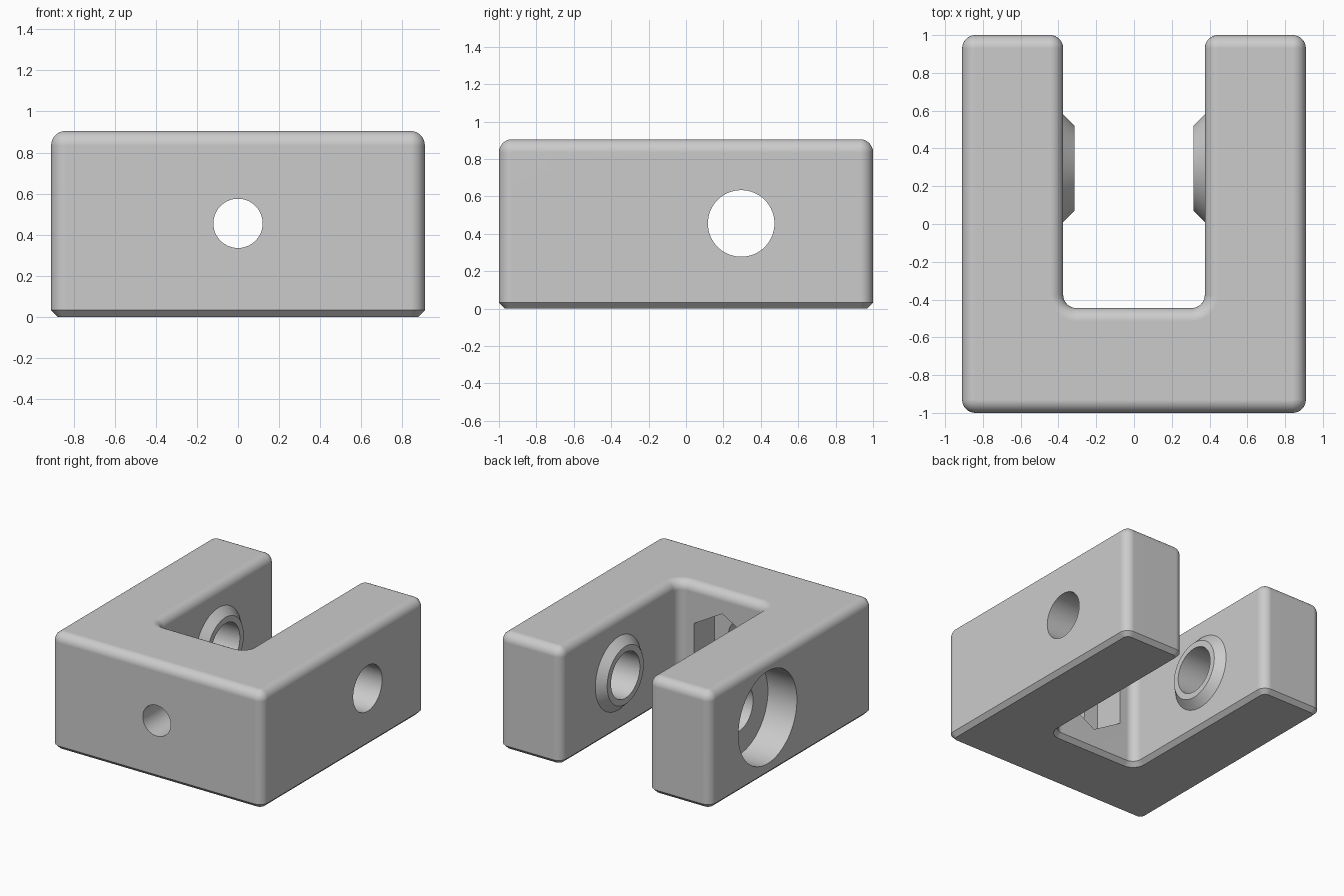
import bpy, bmesh
from math import cos, sin, pi, radians
from mathutils import Matrix, Vector

cube = bpy.data.objects.get("Cube")
if cube:
    bpy.data.objects.remove(cube, do_unlink=True)

HALF_W, HALF_L, HEIGHT = 0.91, 1.0, 0.905
SLOT_X, SLOT_Y = 0.375, -0.445
FILLET, CHAMFER, STEPS = 0.07, 0.032, 8
MID_Z, BORE_Y = 0.455, 0.295

grey = bpy.data.materials.new("plain_grey")
grey.use_nodes = True
grey.diffuse_color = (0.6, 0.6, 0.6, 1)
grey.node_tree.nodes["Principled BSDF"].inputs["Base Color"].default_value = (0.6, 0.6, 0.6, 1)


def make_object(name, bm):
    bmesh.ops.recalc_face_normals(bm, faces=bm.faces)
    mesh = bpy.data.meshes.new(name)
    bm.to_mesh(mesh)
    bm.free()
    mesh.materials.append(grey)
    obj = bpy.data.objects.new(name, mesh)
    bpy.context.collection.objects.link(obj)
    return obj


def u_outline(inset):
    """U-shaped outline with rounded corners, moved inward by inset."""
    # Right half: corner x, y, start angle, turn (1 convex, -1 concave)
    corners = [(HALF_W, -HALF_L, -90, 1), (HALF_W, HALF_L, 0, 1),
               (SLOT_X, HALF_L, 90, 1), (SLOT_X, SLOT_Y, 0, -1)]
    half = []
    for x, y, start, turn in corners:
        radius = FILLET - turn * inset
        middle = radians(start + turn * 45)
        cx = x - turn * FILLET * (1 if cos(middle) > 0 else -1)
        cy = y - turn * FILLET * (1 if sin(middle) > 0 else -1)
        if turn < 0:
            cx, cy = SLOT_X - FILLET, SLOT_Y + FILLET
        for i in range(STEPS + 1):
            a = radians(start + turn * 90 * i / STEPS)
            half.append((cx + radius * cos(a), cy + radius * sin(a)))
    return half + [(-x, y) for x, y in reversed(half)]


def cylinder(name, axis, start, end, r1, r2=None, sides=64, spin=0):
    """Round or many-sided solid between two points."""
    start, end = Vector(start), Vector(end)
    bm = bmesh.new()
    turn = Matrix.Rotation(pi / 2, 4, 'Y') if axis == 'X' else Matrix.Rotation(-pi / 2, 4, 'X')
    bmesh.ops.create_cone(bm, cap_ends=True, segments=sides, radius1=r1,
                          radius2=r1 if r2 is None else r2, depth=(end - start).length,
                          matrix=Matrix.Translation((start + end) / 2) @ turn
                          @ Matrix.Rotation(spin, 4, 'Z'))
    return make_object(name, bm)


def combine(target, tool, operation):
    mod = target.modifiers.new(tool.name, 'BOOLEAN')
    mod.operation, mod.object, mod.solver = operation, tool, 'EXACT'
    bpy.context.view_layer.objects.active = target
    bpy.ops.object.modifier_apply(modifier=mod.name)
    bpy.data.objects.remove(tool, do_unlink=True)


# Body: chamfered at the bottom, rounded at the top
levels = [(CHAMFER, 0), (0, CHAMFER)]
for i in range(STEPS + 1):
    a = pi / 2 * i / STEPS
    levels.append(((FILLET - 0.001) * (1 - cos(a)), HEIGHT - FILLET * (1 - sin(a))))
bm = bmesh.new()
rings = [[bm.verts.new((x, y, z)) for x, y in u_outline(inset)] for inset, z in levels]
for low, high in zip(rings, rings[1:]):
    for i in range(len(low)):
        j = (i + 1) % len(low)
        bm.faces.new((low[i], low[j], high[j], high[i]))
bm.faces.new(rings[0])
bm.faces.new(rings[-1])
body = make_object("clevis_body", bm)

# Tapered bosses on the inner walls
for side in (-1, 1):
    inner, base = side * 0.315, side * SLOT_X
    root = base + side * 0.03
    ends = [(root, 0.315), (inner, 0.225)]
    ends.sort()
    boss = cylinder("boss", 'X', (ends[0][0], BORE_Y, MID_Z), (ends[1][0], BORE_Y, MID_Z),
                    ends[0][1], ends[1][1])
    combine(body, boss, 'UNION')

# Cross bore, its counterbore, the front hole and the nut pocket
cutters = [
    cylinder("cross_bore", 'X', (-1.2, BORE_Y, MID_Z), (1.2, BORE_Y, MID_Z), 0.178),
    cylinder("counterbore", 'X', (-1.2, BORE_Y, MID_Z), (-HALF_W + 0.25, BORE_Y, MID_Z), 0.36),
    cylinder("front_hole", 'Y', (0, -1.2, MID_Z), (0, -0.3, MID_Z), 0.12),
    cylinder("nut_pocket", 'Y', (0, SLOT_Y - 0.25, MID_Z), (0, -0.3, MID_Z), 0.28, sides=6),
]
# Point the pocket's corners up and down
pocket = cutters[-1].data
if max(v.co.z for v in pocket.vertices) < MID_Z + 0.27:
    centre = Matrix.Translation((0, 0, MID_Z))
    pocket.transform(centre @ Matrix.Rotation(pi / 6, 4, 'Y') @ centre.inverted())
for cutter in cutters:
    combine(body, cutter, 'DIFFERENCE')

# Smooth rounded parts, crisp edges elsewhere
bpy.ops.object.select_all(action='DESELECT')
body.select_set(True)
bpy.context.view_layer.objects.active = body
bpy.ops.object.shade_smooth_by_angle(angle=radians(30))
normals = body.modifiers.new("flat_sides", 'WEIGHTED_NORMAL')
normals.keep_sharp = True
